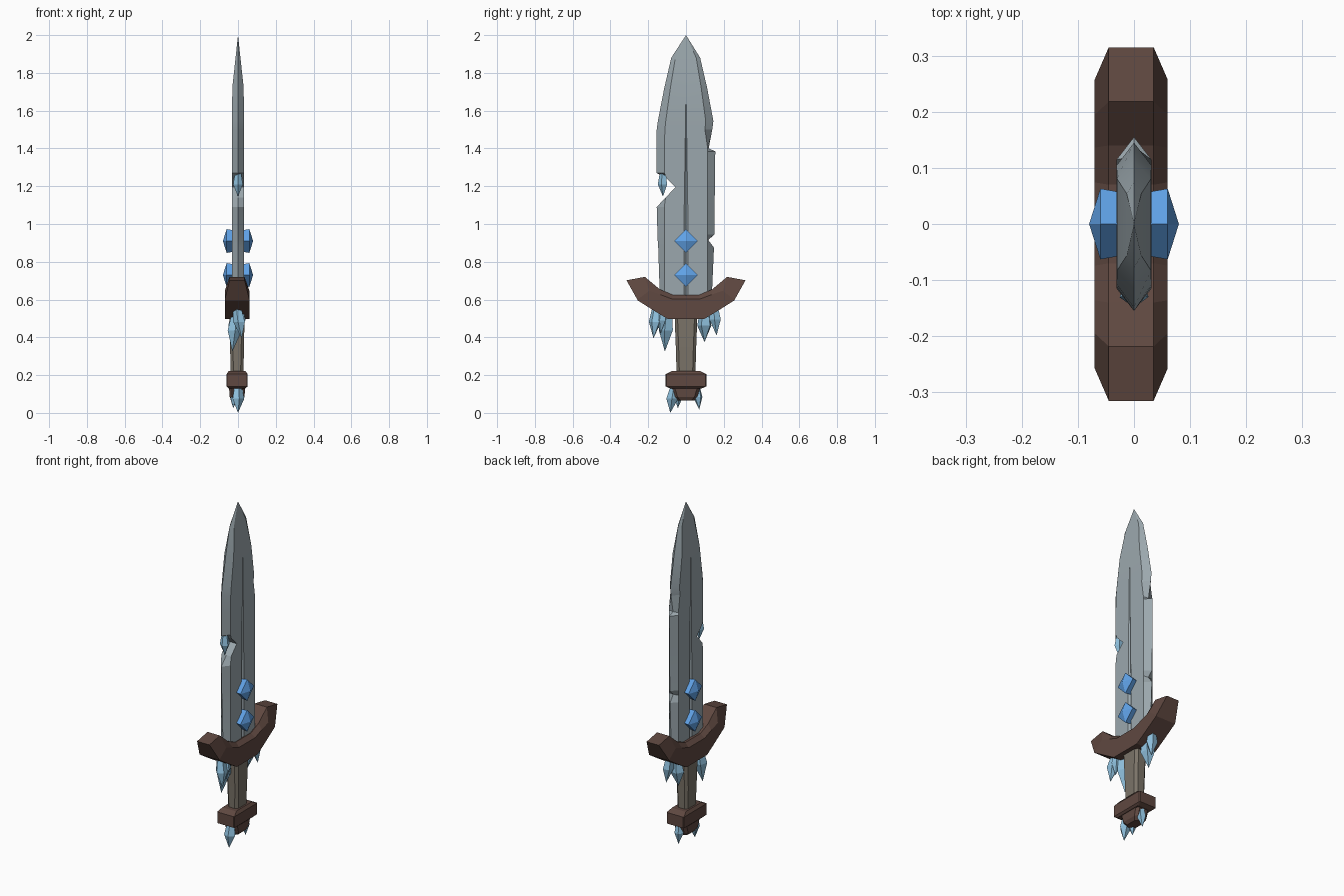
import bpy, bmesh
from math import cos, sin, tau, pi
from mathutils import Vector

if "Cube" in bpy.data.objects:
    bpy.data.objects.remove(bpy.data.objects["Cube"])


def material(name, rgb):
    m = bpy.data.materials.new(name)
    m.diffuse_color = (*rgb, 1)
    m.use_nodes = True
    m.node_tree.nodes["Principled BSDF"].inputs["Base Color"].default_value = m.diffuse_color
    return m


STEEL = material("steel", (0.33, 0.39, 0.42))
WOOD = material("dark_wood", (0.115, 0.065, 0.052))
WRAP = material("grip_wrap", (0.2, 0.175, 0.14))
GEM = material("blue_gem", (0.12, 0.37, 0.82))
ICE = material("ice", (0.28, 0.54, 0.74))


def loft(name, rings, mat, smooth=None):
    """Skin a list of equal-length vertex rings and cap both ends."""
    bm = bmesh.new()
    vs = [[bm.verts.new(p) for p in r] for r in rings]
    n = len(vs[0])
    for a, b in zip(vs, vs[1:]):
        for i in range(n):
            j = (i + 1) % n
            bm.faces.new((a[i], a[j], b[j], b[i]))
    bm.faces.new(vs[0])
    bm.faces.new(vs[-1])
    bmesh.ops.remove_doubles(bm, verts=bm.verts, dist=0.0003)
    bmesh.ops.recalc_face_normals(bm, faces=bm.faces)
    me = bpy.data.meshes.new(name)
    bm.to_mesh(me)
    bm.free()
    me.materials.append(mat)
    ob = bpy.data.objects.new(name, me)
    bpy.context.collection.objects.link(ob)
    if smooth:
        bpy.ops.object.select_all(action='DESELECT')
        ob.select_set(True)
        bpy.context.view_layer.objects.active = ob
        bpy.ops.object.shade_smooth_by_angle(angle=smooth)
    return ob


# Blade: left and right edge at each height, nicks included
edges = [(0.60, -.138, .136), (0.875, -.147, .148), (0.915, -.15, .118),
         (0.945, -.151, .15), (1.09, -.155, .151), (1.14, -.108, .152),
         (1.195, -.055, .153), (1.245, -.105, .154), (1.27, -.155, .154),
         (1.385, -.155, .155), (1.40, -.155, .12), (1.50, -.155, .139),
         (1.545, -.149, .145), (1.72, -.115, .112), (1.88, -.078, .075),
         (2.0, 0, 0)]


def blade_ring(z, l, r):
    x = min(.031, (2 - z) * .108)
    g = max(0, min(.011, (1.72 - z) * .015))      # central groove half width
    inner = (lambda e: min(e, .115)) if z < 1.5 else (lambda e: e * .72)
    il, ir = -inner(-l), inner(r)
    side = [(x, il), (x, -g), (x - g * .8, 0), (x, g), (x, ir)]
    ring = [(0, l)] + side + [(0, r)] + [(-a, b) for a, b in reversed(side)]
    return [(a, b, z) for a, b in ring]


loft("blade", [blade_ring(*e) for e in edges], STEEL, 0.26)

# Crossguard: bottom point, top point and bevel start along each half
CX = -.005
half = [((.255, .595), (.315, .702), .04), ((.16, .535), (.218, .72), .6),
        ((.12, .511), (.14, .655), .8), ((.095, .496), (.07, .625), .83)]


def guard_ring(b, t, f, s):
    b, t = Vector(b), Vector(t)
    pts = [(.065, b), (.065, b.lerp(t, f)), (.04, t)]
    pts += [(-w, p) for w, p in reversed(pts)]
    return [(CX + w, s * p.x, p.y) for w, p in pts]


loft("crossguard", [guard_ring(*h, 1) for h in half]
     + [guard_ring(*h, -1) for h in reversed(half)], WOOD)


# Chamfered rectangular sections for grip and pommel
def section(hx, hy, z, c=.015):
    q = [(hx, hy - c), (hx - c, hy)]
    q += [(-x, y) for x, y in reversed(q)]
    q += [(-x, -y) for x, y in q]
    return [(CX + x, y, z) for x, y in q]


loft("grip", [section(.032, .048, .15), section(.037, .054, .35),
              section(.04, .062, .56)], WRAP)
loft("pommel_collar", [section(.045, .085, .13, .004), section(.056, .108, .14, .004),
                       section(.056, .108, .205, .004), section(.044, .075, .222, .004)], WOOD)
loft("pommel_cap", [section(.028, .045, .066), section(.04, .06, .085),
                    section(.042, .075, .135)], WOOD)

# Four-sided gems on both faces of the blade
for z in (.73, .91):
    for s in (1, -1):
        rings = [[(s * x, r * cos(k * tau / 4), z + r * sin(k * tau / 4))
                  for k in range(4)] for x, r in ((.02, .056), (.06, .063), (.08, 0))]
        loft("gem", rings, GEM)


# Ice shards: faceted spikes from a base to a tip
def shard(base, tip, r, sides=5, turn=0.0):
    base, tip = Vector(base), Vector(tip)
    rings = []
    for t, f in ((0, .6), (.5, 1), (1, 0)):
        c = base.lerp(tip, t)
        rings.append([(c.x + r * f * cos(turn + k * tau / sides),
                       c.y + r * f * sin(turn + k * tau / sides), c.z)
                      for k in range(sides)])
    loft("ice_shard", rings, ICE)


for base, tip, r in [
        # under the guard
        ((-.005, -.155, .57), (.02, -.172, .395), .034),
        ((-.005, -.095, .55), (-.03, -.112, .325), .04),
        ((.01, -.125, .56), (.015, -.135, .42), .028),
        ((-.005, .10, .55), (-.02, .098, .375), .04),
        ((0, .148, .58), (.015, .162, .41), .032),
        # under the pommel
        ((0, -.06, .15), (0, -.083, 0), .033),
        ((-.02, -.04, .12), (-.025, -.043, .025), .02),
        ((0, .055, .15), (0, .07, .018), .026),
        # inside the blade nick
        ((0, -.122, 1.275), (0, -.122, 1.145), .027)]:
    shard(base, tip, r, turn=pi / 2 + tip[1] * 5)
